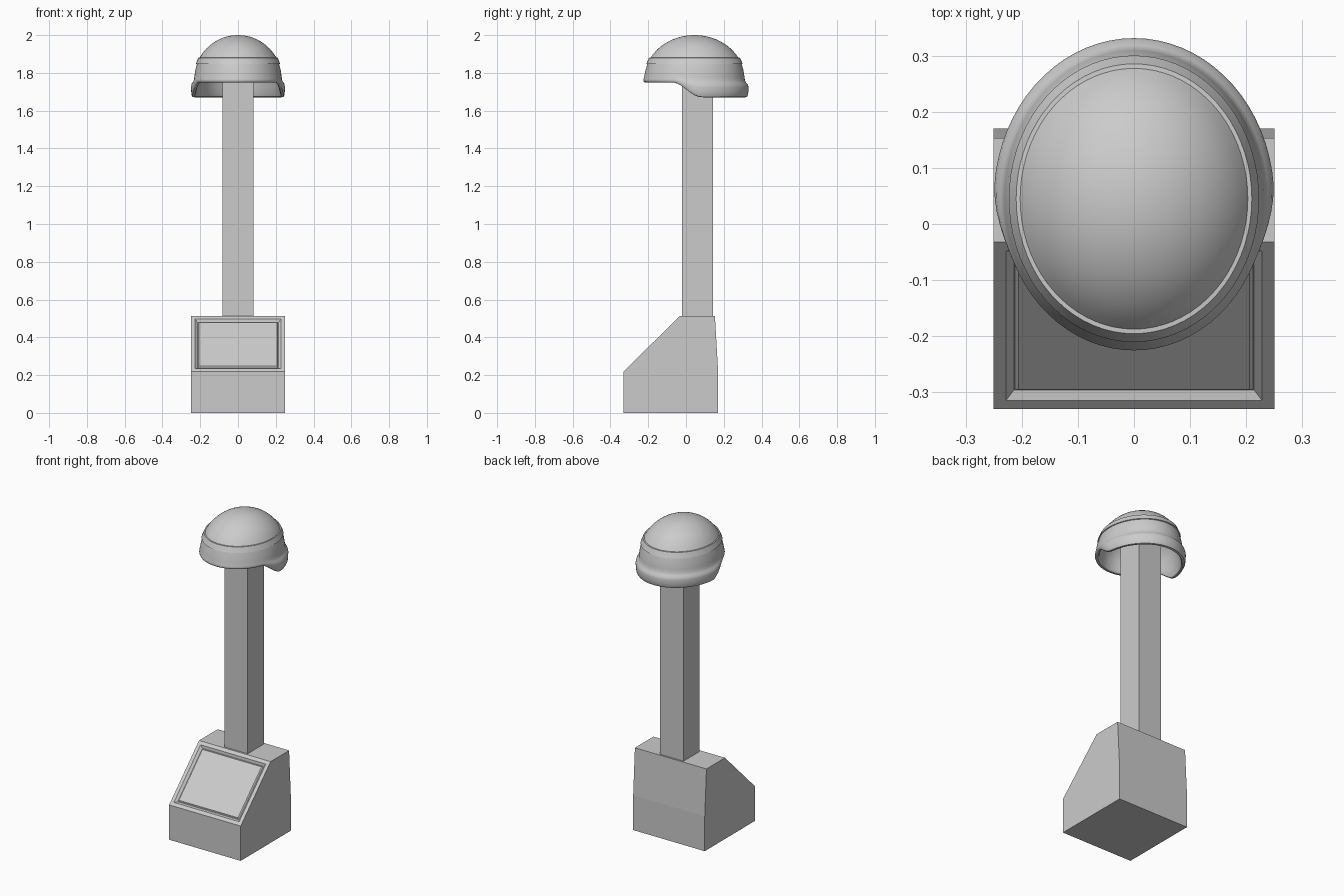
import bpy, bmesh, math

if "Cube" in bpy.data.objects:
    bpy.data.objects.remove(bpy.data.objects["Cube"])


def make_object(name, bm, smooth=False):
    bmesh.ops.recalc_face_normals(bm, faces=bm.faces)
    mesh = bpy.data.meshes.new(name)
    bm.to_mesh(mesh)
    bm.free()
    obj = bpy.data.objects.new(name, mesh)
    bpy.context.collection.objects.link(obj)
    if smooth:
        bpy.ops.object.select_all(action='DESELECT')
        obj.select_set(True)
        bpy.context.view_layer.objects.active = obj
        bpy.ops.object.shade_smooth_by_angle(angle=math.radians(32))
    return obj


def prism(profile, half_width):
    """Closed y-z profile extruded across x; returns bmesh and its side faces."""
    bm = bmesh.new()
    left = [bm.verts.new((-half_width, y, z)) for y, z in profile]
    right = [bm.verts.new((half_width, y, z)) for y, z in profile]
    bm.faces.new(left)
    bm.faces.new(right[::-1])
    n = len(profile)
    sides = [bm.faces.new((left[i], right[i], right[(i + 1) % n], left[(i + 1) % n]))
             for i in range(n)]
    bmesh.ops.recalc_face_normals(bm, faces=bm.faces)
    return bm, sides


# Pedestal with a framed plate on its sloping front
bm, sides = prism([(-0.33, 0), (-0.33, 0.22), (-0.032, 0.513), (0.153, 0.513),
                   (0.17, 0.22), (0.17, 0)], 0.25)
plate = sides[1]
for thickness, depth in ((0.022, 0), (0.014, -0.012), (0.002, 0), (0.006, 0.007)):
    bmesh.ops.inset_region(bm, faces=[plate], thickness=thickness, depth=depth,
                           use_even_offset=True)
make_object("pedestal", bm)

# Square post
bm, _ = prism([(-0.02, 0.505), (0.142, 0.505), (0.142, 1.93), (-0.02, 1.93)], 0.082)
make_object("post", bm)

# Helmet: closed shell lofted round an elliptical plan, with a raised brow opening
CENTRE_Y, STRETCH, BASE_Z = 0.045, 1.145, 1.768
SEGMENTS = 72


def dome(radius, start, end, steps):
    """Dome rows between two angles measured from the top."""
    rows = []
    for i in range(steps + 1):
        a = math.radians(start + (end - start) * i / steps)
        r, z = radius * math.sin(a), BASE_Z + radius * math.cos(a)
        rows.append((r, z, r, z))
    return rows


# Rows hold radius and height at the brow, then at the ears and back
rows = dome(0.232, 0, 61, 12)
rows += [(0.210, 1.880, 0.210, 1.880), (0.223, 1.848, 0.223, 1.848),
         (0.218, 1.846, 0.218, 1.846), (0.226, 1.815, 0.226, 1.815),
         (0.231, 1.790, 0.231, 1.780), (0.233, 1.778, 0.233, 1.760),
         (0.235, 1.770, 0.239, 1.748), (0.236, 1.764, 0.247, 1.738),
         (0.236, 1.760, 0.250, 1.724), (0.235, 1.756, 0.249, 1.700),
         (0.233, 1.752, 0.247, 1.682), (0.230, 1.750, 0.243, 1.673),
         (0.225, 1.749, 0.235, 1.671), (0.219, 1.750, 0.228, 1.674),
         (0.215, 1.754, 0.224, 1.684), (0.213, 1.760, 0.219, 1.725)]
rows += dome(0.212, 88, 0, 10)

bm = bmesh.new()
rings = []
for r0, z0, r1, z1 in rows:
    ring = []
    for i in range(SEGMENTS):
        a = 2 * math.pi * i / SEGMENTS
        y = CENTRE_Y + 0.26 * math.sin(a)
        t = min(1, max(0, (y + 0.07) / 0.15))
        t = t * t * (3 - 2 * t)
        r, z = r0 + (r1 - r0) * t, z0 + (z1 - z0) * t
        ring.append(bm.verts.new((r * math.cos(a),
                                  CENTRE_Y + r * STRETCH * math.sin(a), z)))
    rings.append(ring)
for upper, lower in zip(rings, rings[1:]):
    for i in range(SEGMENTS):
        j = (i + 1) % SEGMENTS
        bm.faces.new((upper[i], lower[i], lower[j], upper[j]))
bmesh.ops.remove_doubles(bm, verts=rings[0] + rings[-1], dist=1e-5)
make_object("helmet", bm, smooth=True)
